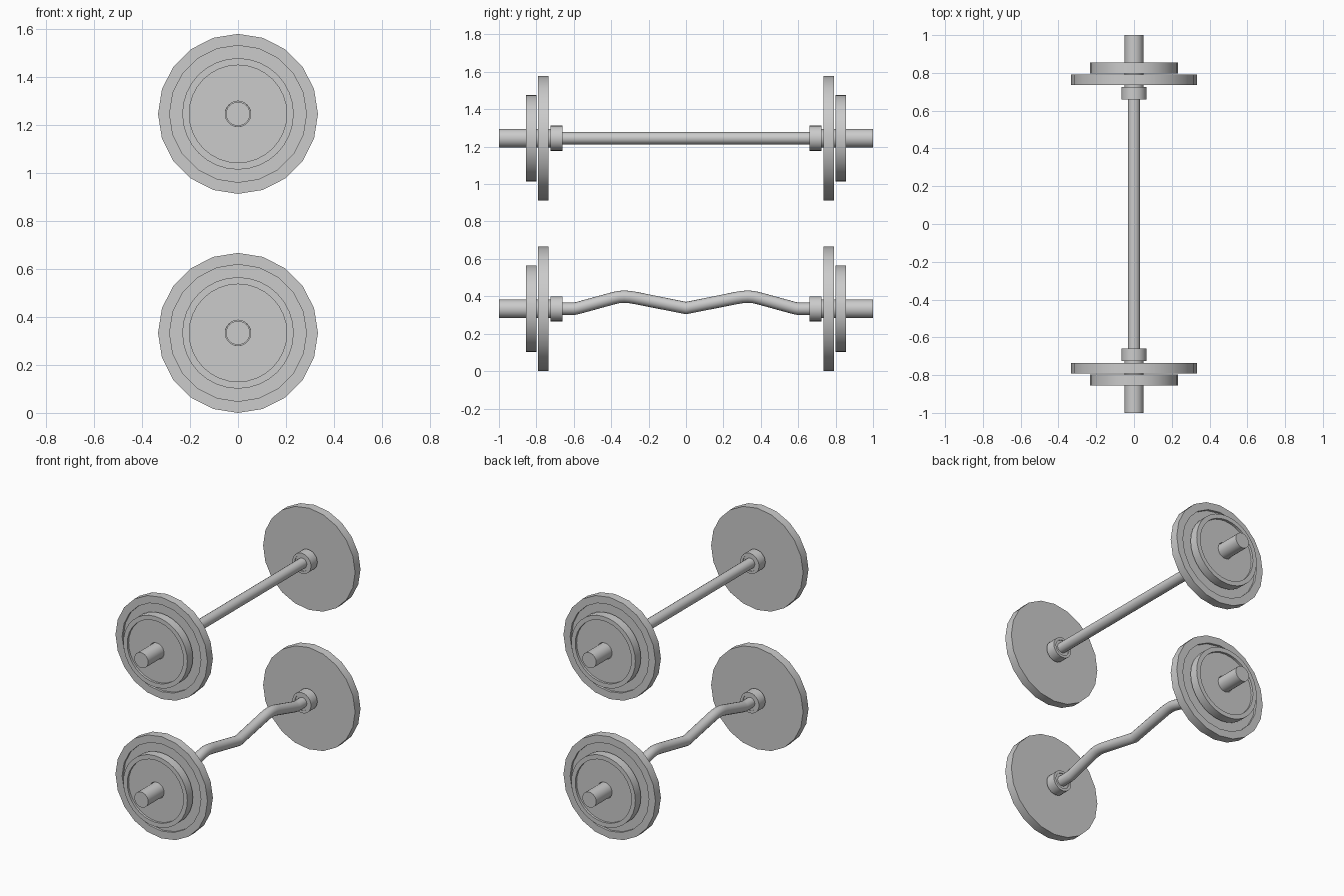
import bpy, bmesh, math

if "Cube" in bpy.data.objects:
    bpy.data.objects.remove(bpy.data.objects["Cube"])

PLATE_R = 0.333
LOW_Z, HIGH_Z = PLATE_R, 1.245


def finish(obj):
    bpy.ops.object.select_all(action='DESELECT')
    obj.select_set(True)
    bpy.context.view_layer.objects.active = obj
    bpy.ops.object.shade_smooth_by_angle(angle=math.radians(35))


def lathe(name, profile, sides, z, side, closed=True):
    """Revolve (radius, y) points around the bar axis; side = +1 / -1 end."""
    bm = bmesh.new()
    rings = []
    for r, y in profile:
        rings.append([bm.verts.new((r * math.cos(2 * math.pi * i / sides), side * y,
                                    z + r * math.sin(2 * math.pi * i / sides)))
                      for i in range(sides)])
    pairs = list(zip(rings, rings[1:]))
    if closed:
        pairs.append((rings[-1], rings[0]))
    else:
        bm.faces.new(rings[0])
        bm.faces.new(rings[-1])
    for a, b in pairs:
        for i in range(sides):
            j = (i + 1) % sides
            bm.faces.new((a[i], a[j], b[j], b[i]))
    bmesh.ops.recalc_face_normals(bm, faces=bm.faces)
    mesh = bpy.data.meshes.new(name)
    bm.to_mesh(mesh)
    bm.free()
    obj = bpy.data.objects.new(name, mesh)
    bpy.context.collection.objects.link(obj)
    finish(obj)


def plate_profile(radius, lip, y0, y1, depth):
    """Disc with a centre hole and a dished outer face."""
    hole = 0.053
    return [(hole, y0), (radius, y0), (radius, y1), (lip, y1),
            (lip, y1 - depth), (hole, y1 - depth)]


def bar(name, path):
    curve = bpy.data.curves.new(name, 'CURVE')
    curve.dimensions = '3D'
    curve.bevel_depth = 0.033
    curve.bevel_resolution = 6
    curve.use_fill_caps = True
    spline = curve.splines.new('POLY')
    spline.points.add(len(path) - 1)
    for p, (y, z) in zip(spline.points, path):
        p.co = (0, y, z, 1)
    obj = bpy.data.objects.new(name, curve)
    bpy.context.collection.objects.link(obj)
    bpy.ops.object.select_all(action='DESELECT')
    obj.select_set(True)
    bpy.context.view_layer.objects.active = obj
    bpy.ops.object.convert(target='MESH')
    finish(bpy.context.view_layer.objects.active)


# Weights, collars and sleeves at both ends of both barbells
for level, z in (("lower", LOW_Z), ("upper", HIGH_Z)):
    for end, s in (("back", 1), ("front", -1)):
        tag = f"{level}_{end}"
        lathe(f"{tag}_large_plate", plate_profile(PLATE_R, 0.285, 0.735, 0.791, 0.015), 20, z, s)
        lathe(f"{tag}_small_plate", plate_profile(0.232, 0.203, 0.798, 0.855, 0.015), 32, z, s)
        lathe(f"{tag}_collar", [(0.05, 0.659), (0.067, 0.659), (0.067, 0.725), (0.05, 0.725)],
              24, z, s)
        lathe(f"{tag}_sleeve", [(0.05, 0.665), (0.05, 1.0)], 24, z, s, closed=False)

# Straight bar
bar("straight_bar", [(-0.68, HIGH_Z), (0.68, HIGH_Z)])

# Curl bar: zigzag with softened crests
half = [(0.27, 0.058), (0.3, 0.063), (0.33, 0.065), (0.36, 0.063), (0.39, 0.056),
        (0.58, 0.004), (0.6, 0.0), (0.68, 0.0)]
path = [(-y, LOW_Z + h) for y, h in reversed(half)]
path += [(0, LOW_Z + 0.004)] + [(y, LOW_Z + h) for y, h in half]
bar("curl_bar", path)
